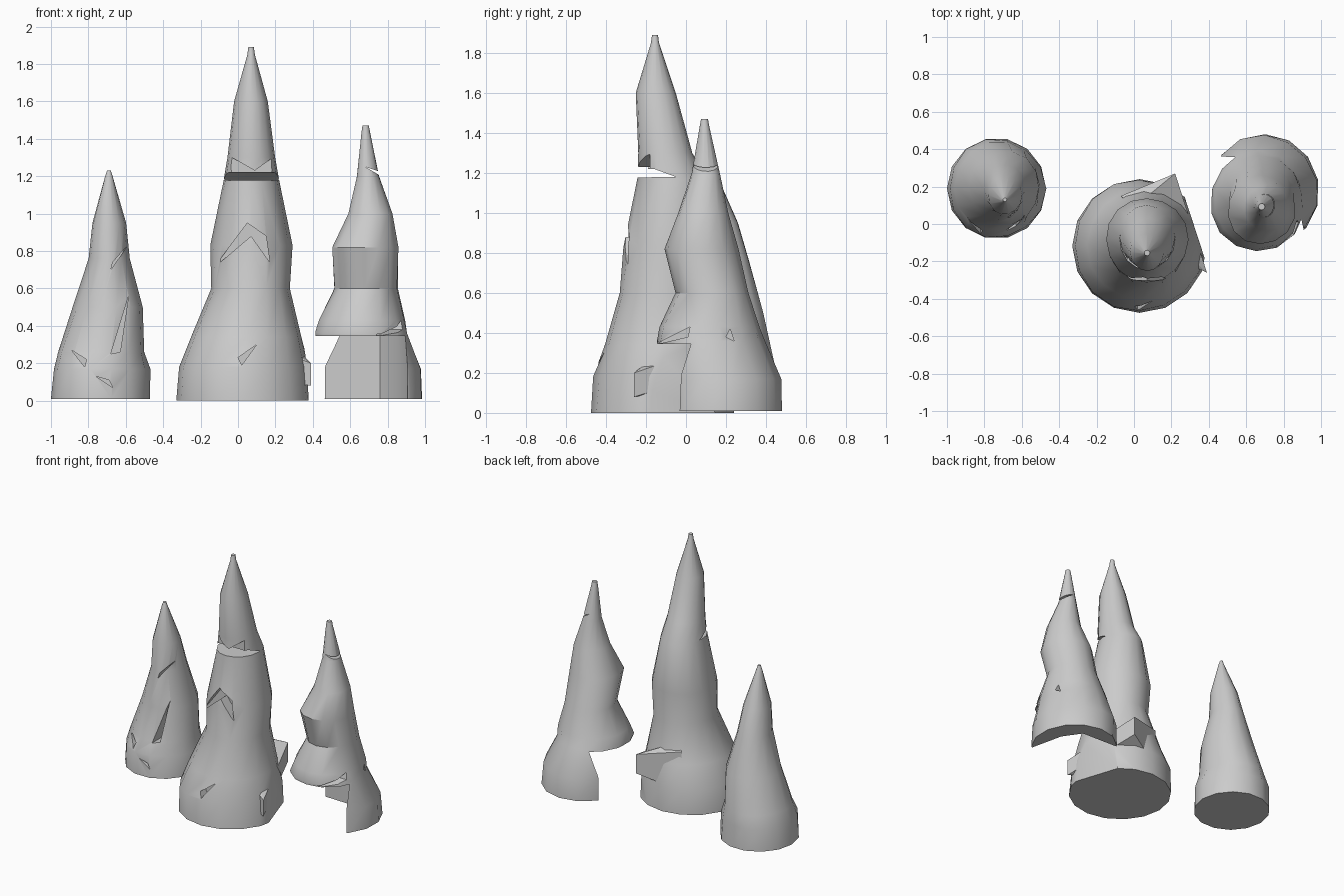
import bpy, bmesh, math

def add_object(name, bm):
    bmesh.ops.recalc_face_normals(bm, faces=bm.faces)
    me = bpy.data.meshes.new(name)
    bm.to_mesh(me)
    bm.free()
    ob = bpy.data.objects.new(name, me)
    bpy.context.collection.objects.link(ob)
    return ob

# Spire lofted through oval rings: (z, x min, x max, y min, y max)
def loft(name, rings, n=14, wobble=0.025, phase=0.0):
    bm = bmesh.new()
    loops = []
    for i, (z, x0, x1, y0, y1) in enumerate(rings):
        loop = []
        for k in range(n):
            a = 2 * math.pi * k / n + phase
            f = 1 + wobble * math.sin(3 * a + 1.7 * i + phase) * (0 < i < len(rings) - 1)
            loop.append(bm.verts.new(((x0 + x1) / 2 + f * (x1 - x0) / 2 * math.cos(a),
                                      (y0 + y1) / 2 + f * (y1 - y0) / 2 * math.sin(a), z)))
        loops.append(loop)
    for a, b in zip(loops, loops[1:]):
        for k in range(n):
            bm.faces.new((a[k], a[(k + 1) % n], b[(k + 1) % n], b[k]))
    bm.faces.new(loops[0][::-1])
    bm.faces.new(loops[-1])
    return add_object(name, bm)

# Prism from a 2D outline, extruded between lo and hi along an axis
def prism(name, pts, axis, lo, hi):
    place = {'x': lambda p, d: (d, p[0], p[1]),
             'y': lambda p, d: (p[0], d, p[1]),
             'z': lambda p, d: (p[0], p[1], d)}[axis]
    bm = bmesh.new()
    a = [bm.verts.new(place(p, lo)) for p in pts]
    b = [bm.verts.new(place(p, hi)) for p in pts]
    bm.faces.new(a)
    bm.faces.new(b[::-1])
    for k in range(len(pts)):
        j = (k + 1) % len(pts)
        bm.faces.new((a[k], b[k], b[j], a[j]))
    return add_object(name, bm)

def carve(ob, cutters):
    for pts, axis, lo, hi in cutters:
        c = prism("cutter", pts, axis, lo, hi)
        c.hide_render = True
        m = ob.modifiers.new("crack", 'BOOLEAN')
        m.operation = 'DIFFERENCE'
        m.solver = 'EXACT'
        m.object = c
        bpy.context.view_layer.objects.active = ob
        bpy.ops.object.modifier_apply(modifier=m.name)
        bpy.data.objects.remove(c, do_unlink=True)

# Left spire
left = loft("left_spire", [
    (0.01, -1.0, -0.47, -0.08, 0.46), (0.17, -0.99, -0.475, -0.075, 0.455),
    (0.26, -0.96, -0.50, -0.04, 0.44), (0.50, -0.88, -0.505, 0.0, 0.39),
    (0.76, -0.80, -0.58, 0.04, 0.32), (0.95, -0.78, -0.60, 0.05, 0.26),
    (1.20, -0.71, -0.67, 0.11, 0.15), (1.23, -0.70, -0.68, 0.12, 0.14)])
carve(left, [
    ([(-0.68, 0.25), (-0.63, 0.26), (-0.585, 0.56)], 'y', -0.3, 0.11),
    ([(-0.68, 0.70), (-0.59, 0.83), (-0.67, 0.74)], 'y', -0.3, 0.12),
    ([(-0.89, 0.27), (-0.81, 0.22), (-0.82, 0.18)], 'y', -0.3, 0.10),
    ([(-0.76, 0.13), (-0.69, 0.11), (-0.67, 0.07)], 'y', -0.3, -0.04)])

# Middle spire with a split neck and a sheared-off back right base
middle = loft("middle_spire", [
    (0.0, -0.33, 0.39, -0.475, 0.24), (0.18, -0.32, 0.375, -0.465, 0.235),
    (0.34, -0.25, 0.34, -0.41, 0.19), (0.60, -0.14, 0.28, -0.33, 0.13),
    (0.83, -0.15, 0.29, -0.31, 0.14), (1.17, -0.08, 0.22, -0.245, 0.10),
    (1.30, -0.055, 0.20, -0.24, 0.03), (1.60, -0.02, 0.16, -0.25, -0.05),
    (1.85, 0.05, 0.09, -0.175, -0.135), (1.89, 0.055, 0.085, -0.17, -0.14)],
    n=16, wobble=0.015)
carve(middle, [
    ([(0.23, 0.27), (0.39, -0.22), (0.7, -0.2), (0.5, 0.5)], 'z', -0.1, 0.58),
    ([(-0.4, 1.175), (-0.05, 1.18), (-0.16, 1.22), (-0.4, 1.21)], 'x', -0.3, 0.4),
    ([(-0.03, 1.20), (0.17, 1.18), (0.20, 1.31), (0.09, 1.23), (-0.05, 1.31)],
     'y', -0.4, -0.18),
    ([(-0.13, 0.71), (0.05, 0.95), (0.15, 0.88), (0.17, 0.74), (0.07, 0.88)],
     'y', -0.6, -0.23),
    ([(0.0, 0.23), (0.10, 0.30), (0.02, 0.19)], 'y', -0.6, -0.38)])

# Loose slab leaning on the sheared side of the middle spire
bm = bmesh.new()
for x, y, lo, hi in [(-0.07, 0.15, 0.14, 0.43), (0.22, 0.27, 0.24, 0.38),
                     (0.39, -0.26, 0.08, 0.20), (0.26, -0.2, 0.10, 0.25),
                     (0.0, 0.09, 0.15, 0.46)]:
    bm.verts.new((x, y, lo))
    bm.verts.new((x, y, hi))
bmesh.ops.convex_hull(bm, input=bm.verts)
add_object("broken_slab", bm)

# Right spire, its front left base broken away to leave a curved shell
right = loft("right_spire", [
    (0.01, 0.40, 0.99, -0.13, 0.48), (0.17, 0.40, 0.98, -0.13, 0.475),
    (0.36, 0.41, 0.91, -0.15, 0.39), (0.43, 0.43, 0.90, -0.13, 0.37),
    (0.60, 0.51, 0.855, -0.05, 0.315), (0.82, 0.50, 0.86, -0.11, 0.26),
    (1.00, 0.59, 0.83, -0.04, 0.21), (1.20, 0.635, 0.755, 0.03, 0.17),
    (1.44, 0.66, 0.705, 0.07, 0.115), (1.47, 0.665, 0.70, 0.075, 0.11)],
    n=14, wobble=0.02, phase=0.2)
carve(right, [
    ([(0.2, 0.37), (0.76, 0.35), (0.85, 0.22), (0.93, -0.13), (0.93, -0.5), (0.2, -0.5)],
     'z', -0.1, 0.345),
    ([(0.2, -0.4), (0.415, -0.4), (0.415, 0.36), (0.2, 0.36)], 'z', 0.2, 0.6),
    ([(-0.16, 0.34), (0.02, 0.43), (0.01, 0.38)], 'x', 0.74, 1.2),
    ([(0.68, 1.25), (0.80, 1.21), (0.80, 1.18)], 'y', -0.2, 0.4),
    ([(0.20, 0.38), (0.22, 0.42), (0.24, 0.36)], 'x', 0.84, 1.2)])

# Smooth rock with crisp break edges
bpy.ops.object.select_all(action='DESELECT')
for ob in (left, middle, right):
    ob.select_set(True)
bpy.context.view_layer.objects.active = middle
bpy.ops.object.shade_smooth_by_angle(angle=math.radians(32))
